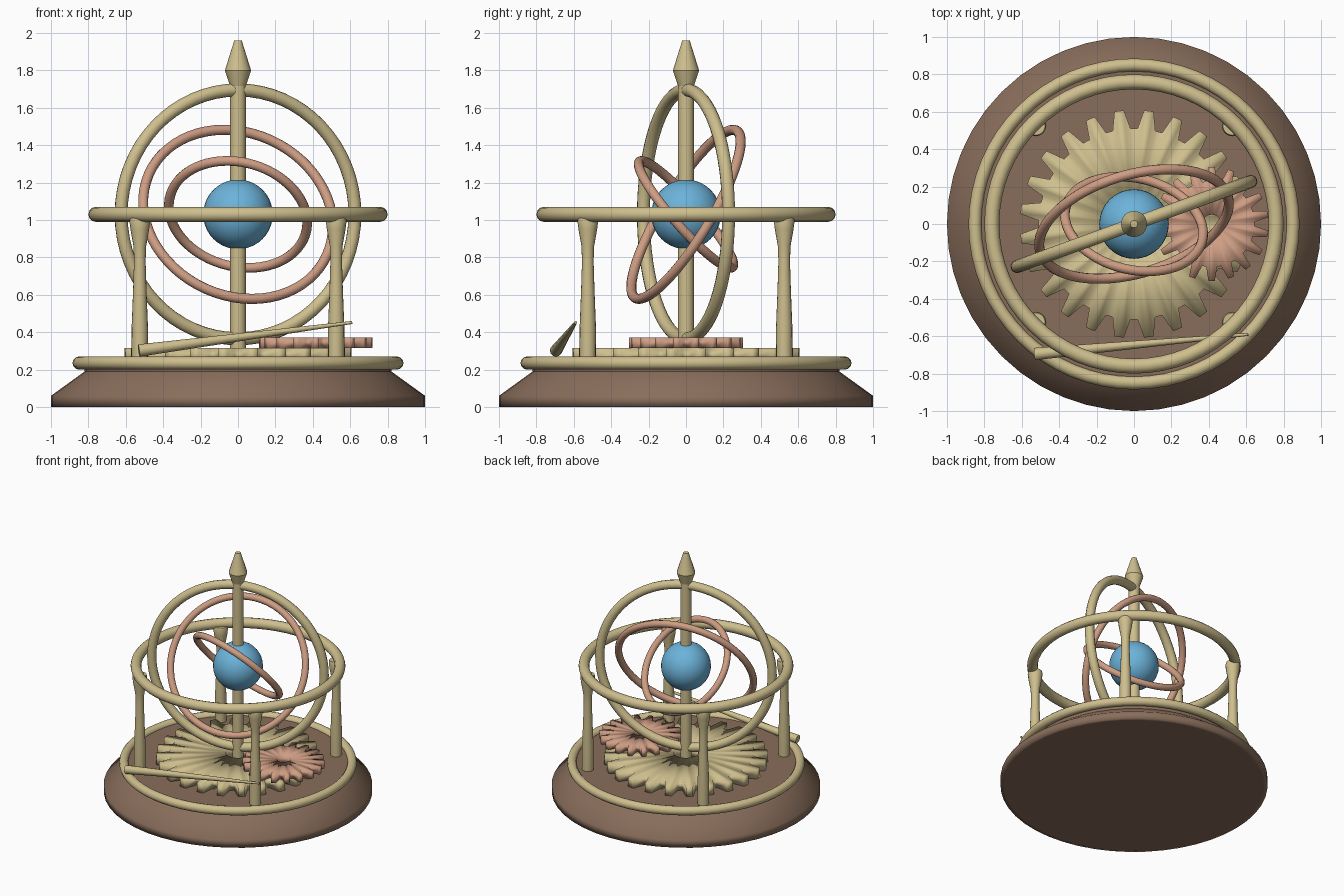
import bpy, bmesh, math
from mathutils import Vector

cube = bpy.data.objects.get("Cube")
if cube:
    bpy.data.objects.remove(cube, do_unlink=True)


def material(name, rgb):
    m = bpy.data.materials.new(name)
    m.use_nodes = True
    m.diffuse_color = (*rgb, 1)
    m.node_tree.nodes["Principled BSDF"].inputs["Base Color"].default_value = (*rgb, 1)
    return m


brass = material("brass", (0.62, 0.52, 0.27))
copper = material("copper", (0.62, 0.34, 0.23))
wood = material("brown wood", (0.25, 0.155, 0.105))
blue = material("globe blue", (0.15, 0.45, 0.70))

CENTRE = 1.03   # height of the globe and all hoops
DECK = 0.24     # top of the wooden base


def finish(name, bm, mat, loc=(0, 0, 0), angle=None):
    """Turn a bmesh into a named object; smooth all over, or by angle."""
    bmesh.ops.recalc_face_normals(bm, faces=bm.faces)
    mesh = bpy.data.meshes.new(name)
    bm.to_mesh(mesh)
    bm.free()
    mesh.materials.append(mat)
    ob = bpy.data.objects.new(name, mesh)
    bpy.context.collection.objects.link(ob)
    ob.location = loc
    bpy.ops.object.select_all(action='DESELECT')
    ob.select_set(True)
    bpy.context.view_layer.objects.active = ob
    if angle is None:
        bpy.ops.object.shade_smooth()
    else:
        bpy.ops.object.shade_smooth_by_angle(angle=math.radians(angle))
    return ob


def lathe(name, profile, mat, loc=(0, 0, 0), steps=48, angle=35):
    """Spin a (radius, height) profile about z."""
    bm = bmesh.new()
    verts = [bm.verts.new((r, 0, z)) for r, z in profile]
    edges = [bm.edges.new(pair) for pair in zip(verts, verts[1:])]
    bmesh.ops.spin(bm, geom=verts + edges, cent=(0, 0, 0), axis=(0, 0, 1),
                   angle=math.tau, steps=steps)
    bmesh.ops.remove_doubles(bm, verts=bm.verts, dist=1e-4)
    return finish(name, bm, mat, loc, angle)


def hoop(name, major, minor, z, normal, mat):
    """Round ring whose axis points along normal."""
    profile = [(major + minor * math.cos(a), minor * math.sin(a))
               for a in (math.tau * i / 12 for i in range(13))]
    ob = lathe(name, profile, mat, (0, 0, z), steps=64, angle=60)
    ob.rotation_euler = Vector(normal).to_track_quat('Z', 'Y').to_euler()
    return ob


def gear(name, teeth, outer, root, hole, low, high, mat, loc=(0, 0, 0)):
    """Flat spur gear with a centre hole and softly shaded faces."""
    pitch = math.tau / teeth
    outline = []
    for t in range(teeth):
        for frac, r in ((0.14, root), (0.34, outer), (0.66, outer), (0.86, root)):
            outline.append(((t + frac) * pitch, r))
    bm = bmesh.new()
    loops = []
    for bore, z in ((True, low), (False, low), (False, high), (True, high)):
        loops.append([bm.verts.new(((hole if bore else r) * math.cos(a),
                                    (hole if bore else r) * math.sin(a), z))
                      for a, r in outline])
    n = len(outline)
    for k in range(4):
        a, b = loops[k], loops[(k + 1) % 4]
        for i in range(n):
            j = (i + 1) % n
            bm.faces.new((a[i], a[j], b[j], b[i]))
    return finish(name, bm, mat, loc)


# Wooden base with sloping sides
lathe("base", [(0, 0), (0.97, 0), (1, 0), (1, 0.06), (0.82, 0.19)], wood, angle=100)
lathe("deck", [(0.82, 0.19), (0.82, DECK), (0, DECK)], wood)

# Fixed brass rings
hoop("base_ring", 0.85, 0.035, 0.235, (0, 0, 1), brass)
hoop("horizon_ring", 0.76, 0.04, CENTRE, (0, 0, 1), brass)

# Four turned pillars under the horizon ring
pillar = [(0, DECK), (0.043, DECK), (0.044, 0.42), (0.036, 0.62), (0.031, 0.78),
          (0.034, 0.86), (0.05, 0.95), (0.056, 1.0), (0.05, 1.02), (0, 1.02)]
for side_x, x_name in ((1, "left"), (-1, "right")):
    for side_y, y_name in ((-1, "front"), (1, "back")):
        lathe(f"pillar_{y_name}_{x_name}", pillar, brass,
              (0.525 * side_x, 0.525 * side_y, 0), steps=16, angle=50)

# Centre column, globe and finial
lathe("column", [(0, DECK), (0.042, DECK), (0.042, 1.74), (0, 1.74)], brass, steps=20)
globe = bmesh.new()
bmesh.ops.create_uvsphere(globe, u_segments=32, v_segments=20, radius=0.186)
finish("globe", globe, blue, (0, 0, CENTRE))
lathe("finial", [(0, 1.71), (0.04, 1.71), (0.07, 1.8), (0.02, 1.96), (0, 1.96)],
      brass, steps=16, angle=30)

# Tilted hoops around the globe
turn = math.radians(20)
hoop("meridian_hoop", 0.665, 0.035, CENTRE, (-math.sin(turn), math.cos(turn), 0), brass)
hoop("middle_hoop", 0.523, 0.027, CENTRE, (-0.245, 0.829, -0.503), copper)
hoop("inner_hoop", 0.376, 0.026, CENTRE, (0.18, 0.74, 0.65), copper)

# Meshing gears on the deck
gear("large_gear", 24, 0.61, 0.51, 0.09, DECK, 0.315, brass)
gear("small_gear", 18, 0.305, 0.23, 0.05, 0.315, 0.372, copper, (0.415, 0, 0))

# Tapered pointer leaning across the front
start, end = Vector((-0.53, -0.695, 0.302)), Vector((0.61, -0.59, 0.452))
length = (end - start).length
pointer = lathe("pointer", [(0, 0), (0.033, 0), (0.008, length), (0, length)],
                brass, start, steps=12, angle=40)
pointer.rotation_euler = (end - start).to_track_quat('Z', 'Y').to_euler()
